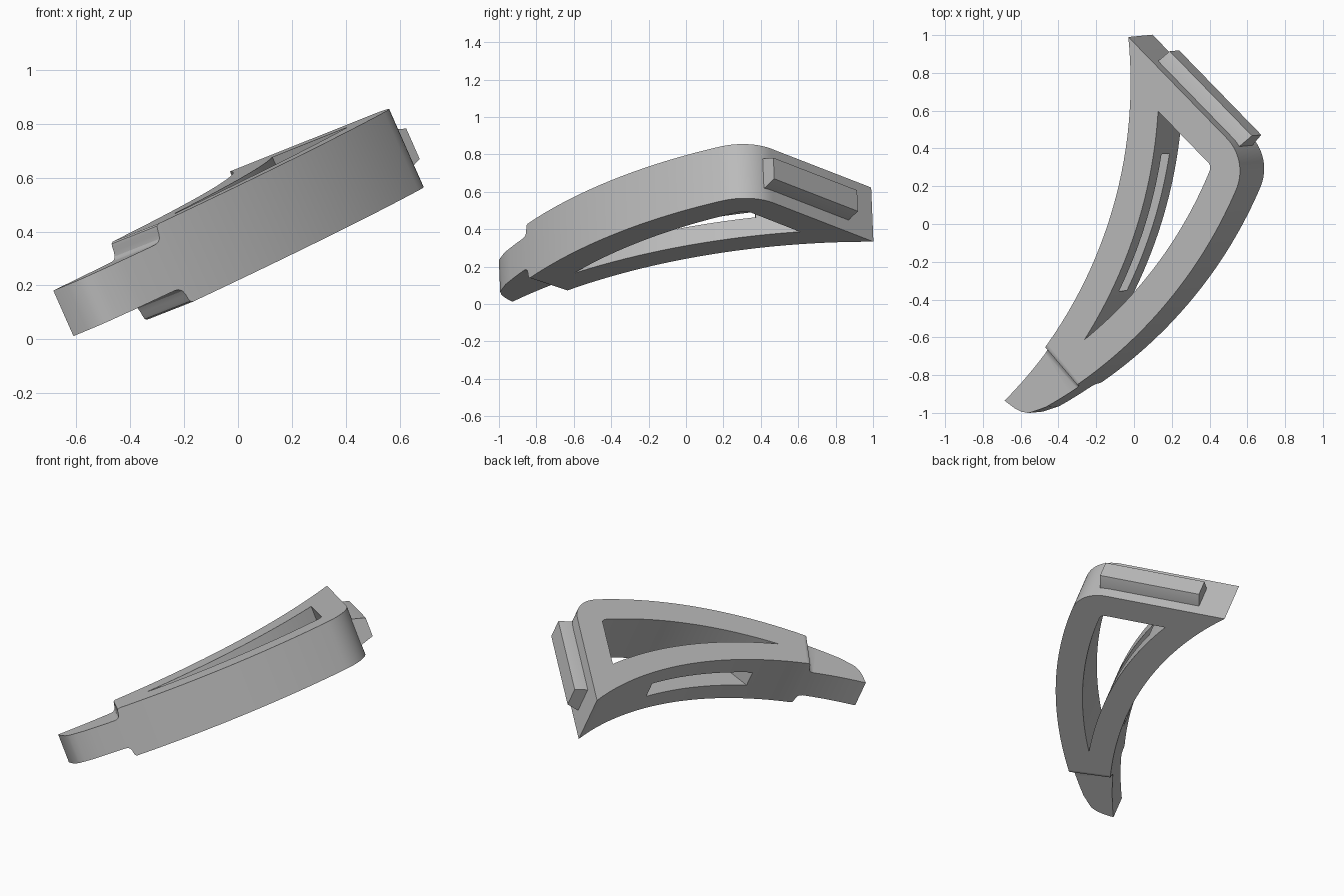
import bpy, bmesh
from math import asin, cos, sin, degrees, radians
from mathutils import Matrix, Vector

cube = bpy.data.objects.get("Cube")
if cube:
    bpy.data.objects.remove(cube, do_unlink=True)

grey = bpy.data.materials.new("plain_grey")
grey.use_nodes = True
grey.diffuse_color = (0.5, 0.5, 0.5, 1)
grey.node_tree.nodes["Principled BSDF"].inputs["Base Color"].default_value = grey.diffuse_color

# Tilted working frame: x, y lie on the sloping top face, d is depth below it
NX, NY, NZ, TOP, THICK = 0.404, 0.038, 0.914, 0.544, 0.317
TILT = Matrix(((1, 0, NX, 0),
               (0, 1, NY, 0),
               (NX / NZ, NY / NZ, -NZ, TOP / NZ),
               (0, 0, 0, 1)))
INNER, OUTER = (-2.418, 0.75), (-1.674, 1.127)


def arc(centre, radius, start, end, steps):
    angles = [radians(start + (end - start) * i / steps) for i in range(steps + 1)]
    return [(centre[0] + radius * cos(a), centre[1] + radius * sin(a)) for a in angles]


def inner_arc(radius, y0, y1, steps=32):
    a0, a1 = (degrees(asin((y - INNER[1]) / radius)) for y in (y0, y1))
    return arc(INNER, radius, a0, a1, steps)


def extrude(bm, offset):
    moved = bmesh.ops.extrude_face_region(bm, geom=bm.faces[:])["geom"]
    bmesh.ops.translate(bm, vec=offset, verts=[v for v in moved if isinstance(v, bmesh.types.BMVert)])


def finish(bm, name):
    """Tilt the solid, turn its faces outward and make it an object."""
    bm.transform(TILT)
    bmesh.ops.recalc_face_normals(bm, faces=bm.faces[:])
    if bm.calc_volume(signed=True) < 0:
        bmesh.ops.reverse_faces(bm, faces=bm.faces[:])
    mesh = bpy.data.meshes.new(name)
    bm.to_mesh(mesh)
    bm.free()
    mesh.materials.append(grey)
    obj = bpy.data.objects.new(name, mesh)
    bpy.context.collection.objects.link(obj)
    return obj


def sweep(name, section, offset):
    bm = bmesh.new()
    bm.faces.new([bm.verts.new(p) for p in section])
    extrude(bm, offset)
    return finish(bm, name)


def activate(obj):
    bpy.ops.object.select_all(action="DESELECT")
    obj.select_set(True)
    bpy.context.view_layer.objects.active = obj


# Outline of the curved bracket with its rounded tip, and its triangular window
outline = (inner_arc(2.4, 0.99, -0.938)
           + [(-0.66, -0.977), (-0.62, -0.997), (-0.585, -1.003), (-0.55, -0.992)]
           + arc(OUTER, 2.408, -60.7, -23.1, 32)
           + arc((0.311, 0.2805), 0.25, -20, 44.2, 14))
window = (inner_arc(2.55, 0.597, -0.612)
          + arc(OUTER, 2.24, -50.4, -22.1, 32)[1:]
          + arc((0.363, 0.299), 0.04, -18, 44.2, 8))

# Flat sheet with the window left open
bm = bmesh.new()
for loop in (outline, window):
    verts = [bm.verts.new((x, y, 0)) for x, y in loop]
    for a, b in zip(verts, verts[1:] + verts[:1]):
        bm.edges.new((a, b))
bmesh.ops.triangle_fill(bm, use_beauty=True, edges=bm.edges[:], normal=(0, 0, 1))

# Rounded steps that thin the tip on both faces: (distance toward tip, inset)
STEP = [(0, 0), (0.01, 0.006), (0.014, 0.018), (0.016, 0.035),
        (0.022, 0.053), (0.034, 0.063), (0.05, 0.066)]
step_start, toward_tip = Vector((-0.463, -0.648, 0)), Vector((-0.762, -0.647, 0))
for s, _ in STEP:
    bmesh.ops.bisect_plane(bm, geom=bm.verts[:] + bm.edges[:] + bm.faces[:], dist=1e-5,
                           plane_co=step_start + toward_tip * s, plane_no=toward_tip)


def inset_at(s):
    for (s0, d0), (s1, d1) in zip(STEP, STEP[1:]):
        if s <= s1:
            return d0 + (d1 - d0) * max(0, s - s0) / (s1 - s0)
    return STEP[-1][1]


extrude(bm, (0, 0, THICK))
for v in bm.verts:
    inset = inset_at((Vector((v.co.x, v.co.y, 0)) - step_start).dot(toward_tip))
    v.co.z += inset if v.co.z < THICK / 2 else -inset
body = finish(bm, "bracket_body")

# Long slot through the concave arm
slot = inner_arc(2.3, 0.365, -0.36) + inner_arc(2.6, -0.36, 0.365)
cutter = sweep("slot_cutter", [(x, y, 0.105) for x, y in slot], (0, 0, 0.105))
cutter.hide_render = True
mod = body.modifiers.new("slot", "BOOLEAN")
mod.operation, mod.solver, mod.object = "DIFFERENCE", "EXACT", cutter
activate(body)
bpy.ops.object.modifier_apply(modifier=mod.name)
bpy.data.objects.remove(cutter, do_unlink=True)

# Tapered rail on the straight back face
along, outward = Vector((0.697, -0.717, 0)), Vector((0.717, 0.697, 0))
rail = [(0.64, 0.077), (0.669, 0.077), (0.742, 0.099), (0.742, 0.222), (0.669, 0.246), (0.64, 0.246)]
section = [along * -0.549 + outward * o + Vector((0, 0, d)) for o, d in rail]
back_rail = sweep("back_rail", section, along * 0.624)

for obj in (body, back_rail):
    activate(obj)
    bpy.ops.object.shade_smooth_by_angle(angle=radians(30))
